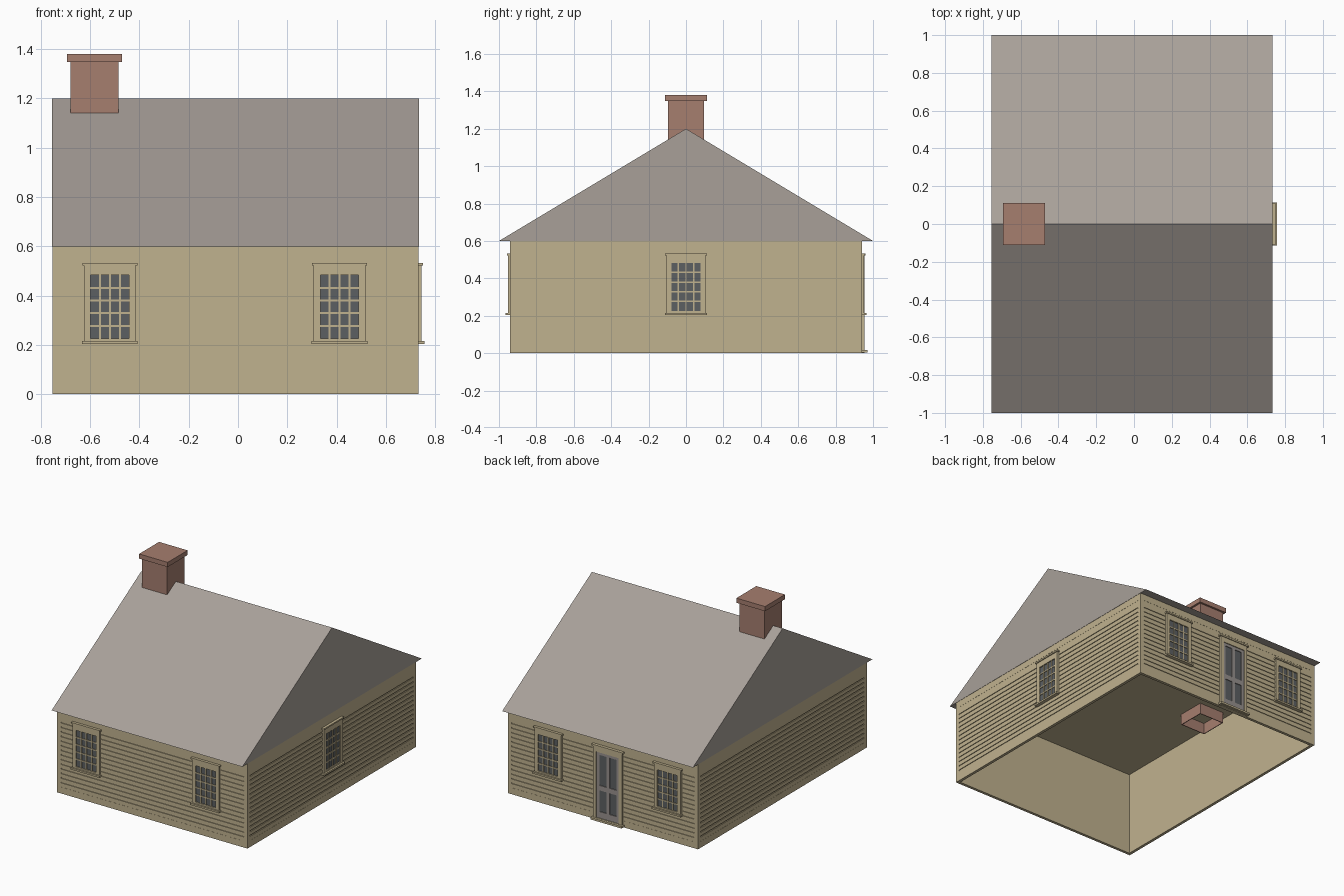
import bpy, bmesh
from mathutils import Matrix, Vector

if "Cube" in bpy.data.objects:
    bpy.data.objects.remove(bpy.data.objects["Cube"], do_unlink=True)


def material(name, rgb):
    col = [(c / 255 / 12.92) if c < 11 else ((c / 255 + 0.055) / 1.055) ** 2.4 for c in rgb] + [1]
    m = bpy.data.materials.new(name)
    m.use_nodes = True
    m.diffuse_color = col
    bsdf = m.node_tree.nodes["Principled BSDF"]
    bsdf.inputs["Base Color"].default_value = col
    bsdf.inputs["Roughness"].default_value = 0.9
    return m


TAN = material("tan paint", (192, 178, 143))
SLATE = material("grey roof", (168, 160, 153))
BRICK = material("red brick", (166, 126, 111))
GLASS = material("dark glass", (92, 96, 98))
GREY = material("grey door", (152, 145, 142))


def finish(name, bm, mat):
    bmesh.ops.recalc_face_normals(bm, faces=bm.faces)
    mesh = bpy.data.meshes.new(name)
    bm.to_mesh(mesh)
    bm.free()
    mesh.materials.append(mat)
    ob = bpy.data.objects.new(name, mesh)
    bpy.context.collection.objects.link(ob)
    return ob


def part(name, mat, boxes, frame=Matrix()):
    """One object from boxes (u0, u1, v0, v1, w0, w1) placed by a frame."""
    bm = bmesh.new()
    for u0, u1, v0, v1, w0, w1 in boxes:
        m = Matrix.Translation(((u0 + u1) / 2, (v0 + v1) / 2, (w0 + w1) / 2))
        bmesh.ops.create_cube(bm, size=1, matrix=frame @ m @ Matrix.Diagonal((u1 - u0, v1 - v0, w1 - w0, 1)))
    return finish(name, bm, mat)


def ring(u0, u1, v0, v1, side, bottom, top, w0, w1):
    """Four boxes framing a rectangular opening."""
    return [(u0, u0 + side, v0, v1, w0, w1), (u1 - side, u1, v0, v1, w0, w1),
            (u0 + side, u1 - side, v0, v0 + bottom, w0, w1), (u0 + side, u1 - side, v1 - top, v1, w0, w1)]


def wall_frame(u, origin):
    # u runs along the wall, v is up, w points outward
    u, v = Vector(u), Vector((0, 0, 1))
    m = Matrix((u, v, u.cross(v))).transposed().to_4x4()
    m.translation = origin
    return m


XL, XR, Y, H = -0.752, 0.732, 0.94, 0.6
FRONT = wall_frame((1, 0, 0), (0, -Y, 0))
BACK = wall_frame((-1, 0, 0), (0, Y, 0))
RIGHT = wall_frame((0, 1, 0), (XR, 0, 0))
LEFT = wall_frame((0, -1, 0), (XL, 0, 0))


def clapboard_wall(name, frame, u0, u1):
    part(name + "_shell", TAN, [(u0, u1, 0, H, -0.02, -0.006)], frame)
    part(name + "_trim", TAN, ring(u0, u1, 0, H, 0.028, 0.045, 0.045, -0.006, 0), frame)
    # boards separated by narrow grooves
    gaps = [0.078 + 0.0325 * i for i in range(14)]
    lows = [0.045] + [g + 0.004 for g in gaps]
    highs = [g - 0.004 for g in gaps] + [0.555]
    part(name + "_boards", TAN,
         [(u0 + 0.028, u1 - 0.028, a, b, -0.006, -0.001) for a, b in zip(lows, highs)], frame)


def window(name, frame, c):
    part(name + "_frame", TAN, ring(c - 0.105, c + 0.105, 0.21, 0.53, 0.027, 0.016, 0.047, -0.002, 0.012)
         + [(c - 0.112, c + 0.112, 0.523, 0.533, -0.002, 0.018),
            (c - 0.113, c + 0.113, 0.203, 0.215, -0.002, 0.024)], frame)
    part(name + "_glass", GLASS, [(c - 0.079, c + 0.079, 0.22, 0.49, -0.002, 0.004)], frame)
    # four columns and five rows of panes
    bars = [(c + i * 0.0405 - 0.004, c + i * 0.0405 + 0.004, 0.226, 0.483, 0.003, 0.009) for i in (-1, 0, 1)]
    for i in range(1, 5):
        z = 0.226 + 0.257 * i / 5
        bars.append((c - 0.078, c + 0.078, z - 0.004, z + 0.004, 0.003, 0.0088))
    part(name + "_muntins", TAN, bars, frame)


def door(frame, c):
    part("door_frame", TAN, ring(c - 0.112, c + 0.112, 0.0, 0.525, 0.024, 0.02, 0.04, -0.002, 0.014)
         + [(c - 0.122, c + 0.122, 0.521, 0.533, -0.002, 0.02),
            (c - 0.122, c + 0.122, 0.004, 0.018, -0.002, 0.03)], frame)
    part("door_panels", GLASS, [(c - 0.088, c + 0.088, 0.02, 0.485, -0.002, 0.003)], frame)
    part("door_leaf", GREY, ring(c - 0.088, c + 0.088, 0.02, 0.485, 0.02, 0.045, 0.02, -0.001, 0.008)
         + [(c - 0.012, c + 0.012, 0.065, 0.465, -0.001, 0.008),
            (c - 0.068, c - 0.012, 0.215, 0.25, -0.001, 0.008),
            (c + 0.012, c + 0.068, 0.215, 0.25, -0.001, 0.008)], frame)


# Walls, open underneath
clapboard_wall("front_wall", FRONT, XL, XR)
clapboard_wall("back_wall", BACK, -XR, -XL)
clapboard_wall("right_wall", RIGHT, -Y, Y)
clapboard_wall("left_wall", LEFT, -Y, Y)
part("ceiling", TAN, [(XL + 0.01, XR - 0.01, -Y + 0.01, Y - 0.01, 0.592, 0.599)])

# Windows and door
for label, u in (("left", -0.52), ("right", 0.412)):
    window("front_window_" + label, FRONT, u)
    window("back_window_" + label, BACK, -u)
window("side_window", RIGHT, 0)
door(BACK, 0.055)

# Gable roof as an extruded triangle
bm = bmesh.new()
tri = bm.faces.new([bm.verts.new((-0.754, y, z)) for y, z in ((-1, 0.6), (1, 0.6), (0, 1.2))])
ext = bmesh.ops.extrude_face_region(bm, geom=[tri])
bmesh.ops.translate(bm, vec=(1.488, 0, 0), verts=[v for v in ext["geom"] if isinstance(v, bmesh.types.BMVert)])
finish("roof", bm, SLATE)

# Chimney: thin hollow stack hanging below the ceiling, with a cap
wall = 0.005
part("chimney_stack", BRICK, [(a, b, c, d, 0.515, 1.35) for a, b, c, d, _, _ in
                              ring(-0.68, -0.485, -0.097, 0.097, wall, wall, wall, 0, 1)])
part("chimney_cap", BRICK, [(-0.694, -0.471, -0.111, 0.111, 1.347, 1.38)])
